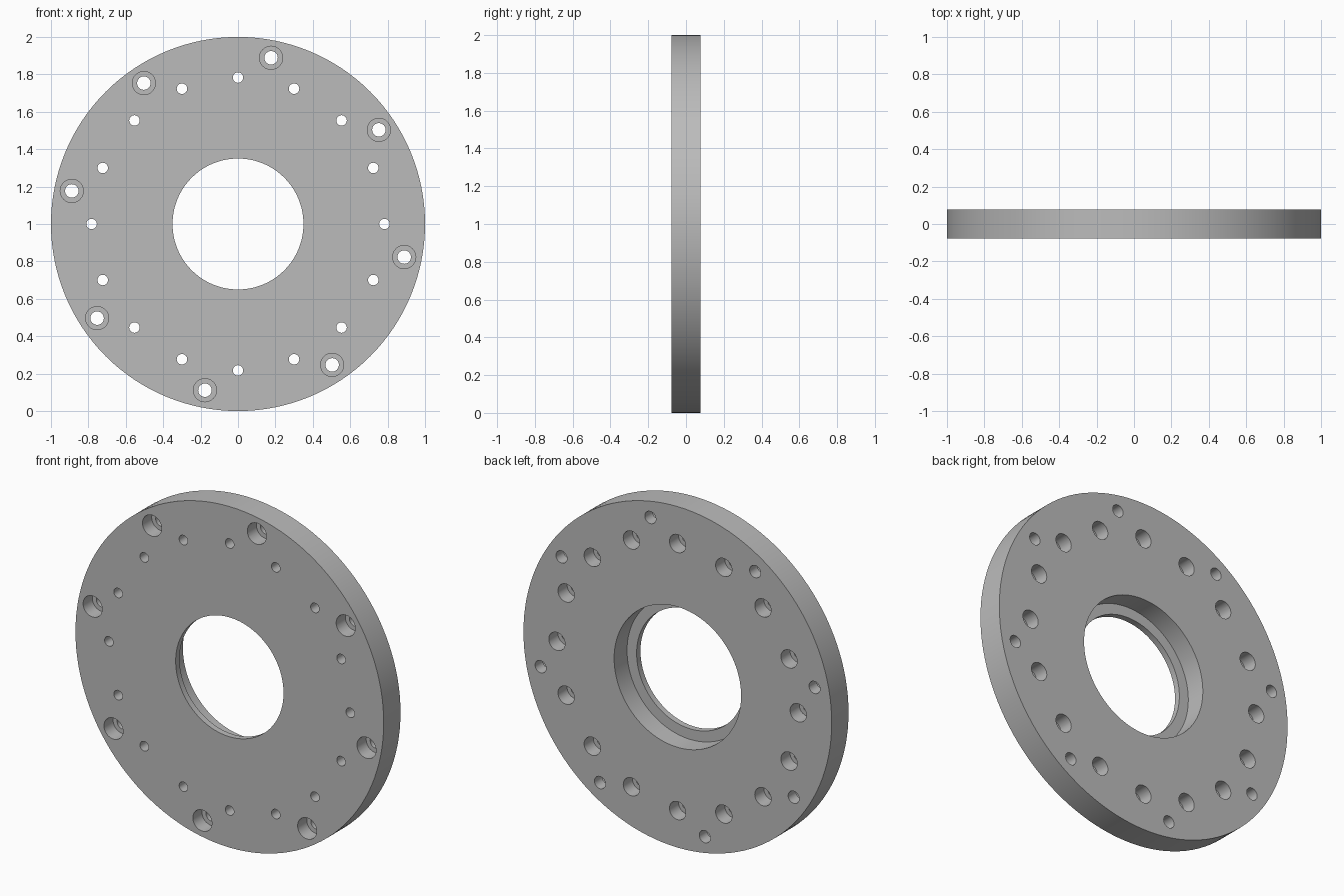
import bpy, bmesh
from math import sin, cos, radians, tau
from mathutils import Vector

if "Cube" in bpy.data.objects:
    bpy.data.objects.remove(bpy.data.objects["Cube"])

HALF = 0.078          # half thickness of the plate
CENTRE = Vector((0, 0, 1))


def lathe(bm, centre, profile, segments, ring=False):
    """Revolve (radius, y) points about the y axis; ring closes the profile, else cap the ends."""
    loops = []
    for r, y in profile:
        loops.append([bm.verts.new(centre + Vector((r * cos(tau * i / segments), y,
                                                    r * sin(tau * i / segments))))
                      for i in range(segments)])
    pairs = list(zip(loops, loops[1:]))
    if ring:
        pairs.append((loops[-1], loops[0]))
    else:
        bm.faces.new(loops[0])
        bm.faces.new(loops[-1])
    for a, b in pairs:
        for i in range(segments):
            j = (i + 1) % segments
            bm.faces.new((a[i], a[j], b[j], b[i]))


def make_object(name, bm):
    bmesh.ops.recalc_face_normals(bm, faces=bm.faces)
    mesh = bpy.data.meshes.new(name)
    bm.to_mesh(mesh)
    bm.free()
    obj = bpy.data.objects.new(name, mesh)
    bpy.context.collection.objects.link(obj)
    return obj


def bolt_circle(bm, radius, count, start, narrow, wide, depth, side):
    """Stepped through holes; the wide end opens on the given side (-1 front, 1 back)."""
    step = side * (HALF - depth)
    profile = [(narrow, -side * 0.1), (narrow, step), (wide, step), (wide, side * 0.1)]
    for k in range(count):
        a = radians(start) + tau * k / count
        lathe(bm, CENTRE + Vector((radius * cos(a), 0, radius * sin(a))), profile, 32)


# Flange plate with a central bore, recessed at the back
bm = bmesh.new()
lathe(bm, CENTRE, [(0.35, -HALF), (1, -HALF), (1, HALF), (0.412, HALF),
                   (0.412, -0.042), (0.35, -0.042)], 128, ring=True)
plate = make_object("flange_plate", bm)

# Outer holes recessed at the front, inner holes recessed at the back
bm = bmesh.new()
bolt_circle(bm, 0.906, 8, 33.75, 0.036, 0.062, 0.085, -1)
bolt_circle(bm, 0.783, 16, 0, 0.028, 0.053, 0.085, 1)
cutter = make_object("hole_cutter", bm)
cutter.hide_render = True

# Drill the holes
drill = plate.modifiers.new("drill", 'BOOLEAN')
drill.operation = 'DIFFERENCE'
drill.solver = 'EXACT'
drill.object = cutter
bpy.ops.object.select_all(action='DESELECT')
plate.select_set(True)
bpy.context.view_layer.objects.active = plate
bpy.ops.object.modifier_apply(modifier=drill.name)
bpy.data.objects.remove(cutter)
bpy.ops.object.shade_smooth_by_angle(angle=radians(30))

# Plain grey metal
grey = bpy.data.materials.new("grey_metal")
grey.use_nodes = True
colour = (0.5, 0.5, 0.5, 1)
grey.diffuse_color = colour
grey.node_tree.nodes["Principled BSDF"].inputs["Base Color"].default_value = colour
plate.data.materials.clear()
plate.data.materials.append(grey)
